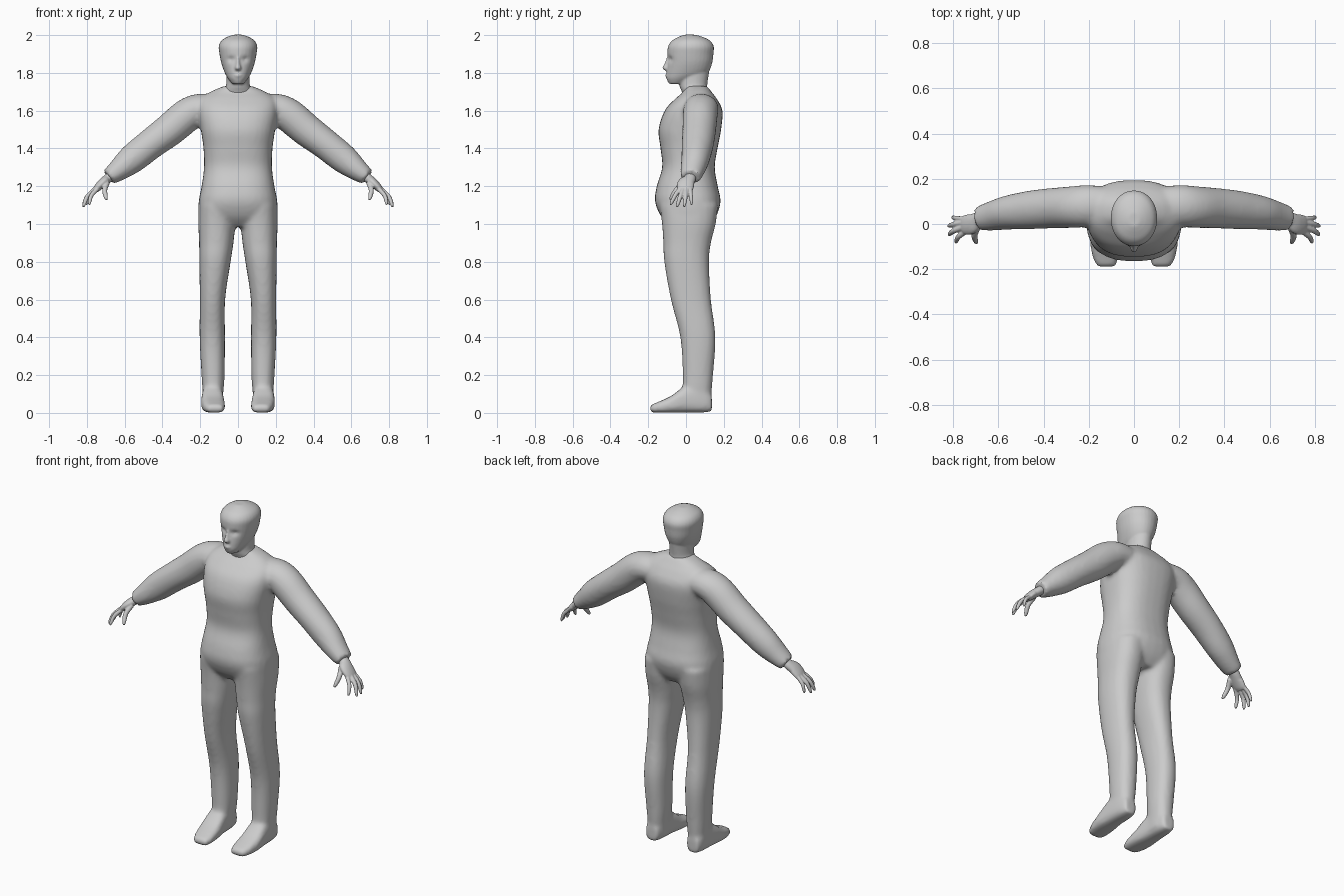
import bpy, bmesh, math
from mathutils import Vector


def smooth_rows(rows, steps=5):
    """Catmull-Rom interpolation of tuples."""
    out = []
    for i in range(len(rows) - 1):
        p = [rows[max(i - 1, 0)], rows[i], rows[i + 1], rows[min(i + 2, len(rows) - 1)]]
        for k in range(steps):
            t = k / steps
            out.append([0.5 * (2 * b + (c - a) * t + (2 * a - 5 * b + 4 * c - d) * t * t
                               + (3 * b - a - 3 * c + d) * t ** 3) for a, b, c, d in zip(*p)])
    return out + [list(rows[-1])]


def tube(bm, rows, ref, axis=None, power=2.0, sides=32):
    """Loft (x, y, z, half size along ref, half size across) sections."""
    rows = smooth_rows(rows)
    rings = []
    for i, r in enumerate(rows):
        c = Vector(r[:3])
        t = axis or Vector(rows[min(i + 1, len(rows) - 1)][:3]) - Vector(rows[max(i - 1, 0)][:3])
        t = Vector(t).normalized()
        u = Vector(ref)
        u = (u - t * u.dot(t)).normalized()
        v = t.cross(u)
        ring = []
        for k in range(sides):
            a = 2 * math.pi * k / sides
            ca, sa = math.cos(a), math.sin(a)
            ca = math.copysign(abs(ca) ** (2 / power), ca)
            sa = math.copysign(abs(sa) ** (2 / power), sa)
            ring.append(bm.verts.new(c + u * r[3] * ca + v * r[4] * sa))
        rings.append(ring)
    for r0, r1 in zip(rings, rings[1:]):
        for k in range(sides):
            j = (k + 1) % sides
            bm.faces.new((r0[k], r0[j], r1[j], r1[k]))
    bm.faces.new(rings[0])
    bm.faces.new(rings[-1])


def upright(bm, rows, power=2.0):
    """Loft horizontal sections given as (x, z, front y, back y, half width)."""
    tube(bm, [(x, (f + b) / 2, z, (b - f) / 2, w) for x, z, f, b, w in rows],
         (0, 1, 0), (0, 0, 1), power)


def finish(bm, name, voxel, repeat):
    """Fuse the overlapping lofts into one smooth skin."""
    bmesh.ops.recalc_face_normals(bm, faces=bm.faces)
    me = bpy.data.meshes.new(name)
    bm.to_mesh(me)
    bm.free()
    ob = bpy.data.objects.new(name, me)
    bpy.context.collection.objects.link(ob)
    m = ob.modifiers.new("fuse", 'REMESH')
    m.mode = 'VOXEL'
    m.voxel_size = voxel
    m.use_smooth_shade = True
    m = ob.modifiers.new("soften", 'SMOOTH')
    m.factor = 0.5
    m.iterations = repeat
    return ob


# Body suit: torso
body = bmesh.new()
upright(body, [(0, 0.985, -.08, .12, .16), (0, 1.04, -.132, .16, .206),
               (0, 1.12, -.164, .183, .208), (0, 1.2, -.155, .168, .193),
               (0, 1.3, -.126, .152, .18), (0, 1.4, -.135, .167, .183),
               (0, 1.5, -.145, .186, .197), (0, 1.6, -.113, .193, .212),
               (0, 1.66, -.06, .165, .2), (0, 1.7, -.015, .135, .145),
               (0, 1.73, .0, .112, .075)], 2.5)
for s in (-1, 1):
    # Legs
    upright(body, [(s * .108, 1.1, -.14, .17, .1), (s * .112, 1.0, -.127, .157, .098),
                   (s * .115, .9, -.12, .132, .091), (s * .122, .8, -.115, .122, .083),
                   (s * .135, .6, -.08, .132, .067), (s * .136, .4, -.03, .156, .067),
                   (s * .132, .2, -.017, .143, .061), (s * .132, .1, -.02, .135, .054),
                   (s * .13, .03, -.02, .13, .05)], 2.3)
    # Feet
    tube(body, [(s * .135, .137, .05, .036, .042), (s * .135, .09, .072, .05, .07),
                (s * .135, .0, .072, .057, .07), (s * .132, -.08, .045, .062, .044),
                (s * .126, -.15, .029, .056, .028), (s * .122, -.19, .021, .04, .02)],
         (1, 0, 0), (0, 1, 0), 3)
    # Sleeves
    tube(body, [(s * .1, .085, 1.61, .08, .07), (s * .2, .08, 1.61, .092, .08),
                (s * .27, .075, 1.575, .092, .089), (s * .36, .07, 1.5, .089, .087),
                (s * .46, .062, 1.425, .085, .081), (s * .56, .05, 1.345, .075, .077),
                (s * .63, .035, 1.288, .065, .06), (s * .685, .025, 1.248, .054, .044)],
         (0, 1, 0))
finish(body, "body_suit", .012, 5)

# Head: skull with eye sockets pressed in
head = bmesh.new()
upright(head, [(0, 1.742, -.09, -.01, .03), (0, 1.77, -.103, .06, .053),
               (0, 1.8, -.103, .115, .07), (0, 1.85, -.098, .138, .088),
               (0, 1.9, -.098, .145, .098), (0, 1.94, -.095, .147, .102),
               (0, 1.97, -.075, .128, .088), (0, 1.99, -.04, .09, .058),
               (0, 2.002, -.01, .05, .025)], 2.1)
for v in head.verts:
    if v.co.y < 0:
        d = ((abs(v.co.x) - .036) / .02) ** 2 + ((v.co.z - 1.872) / .015) ** 2
        v.co.y += .014 * math.exp(-d)
# Neck
upright(head, [(0, 1.62, .01, .12, .085), (0, 1.7, -.022, .115, .075),
               (0, 1.74, -.036, .113, .062), (0, 1.82, -.04, .125, .062)])
# Nose
upright(head, [(0, 1.885, -.1, -.06, .008), (0, 1.85, -.114, -.06, .012),
               (0, 1.825, -.126, -.06, .019), (0, 1.812, -.108, -.06, .015)])
# Lips
upright(head, [(0, 1.795, -.105, -.06, .018), (0, 1.787, -.11, -.06, .026),
               (0, 1.777, -.107, -.06, .02)])
finish(head, "head", .006, 3)

# Hands: finger = root, tip, thickness
fingers = [((.74, -.03, 1.19), (.787, -.083, 1.1), .0105),
           ((.75, -.012, 1.19), (.818, -.048, 1.09), .011),
           ((.75, .007, 1.19), (.82, -.01, 1.09), .0105),
           ((.745, .022, 1.19), (.803, .03, 1.1), .0095),
           ((.692, -.015, 1.22), (.695, -.085, 1.128), .0125)]
for s, side in ((-1, "right"), (1, "left")):
    hand = bmesh.new()
    # Wrist and palm
    tube(hand, [(s * .645, .025, 1.275, .03, .026), (s * .69, .02, 1.24, .032, .025),
                (s * .72, .0, 1.215, .045, .024), (s * .75, -.004, 1.185, .042, .018),
                (s * .76, -.006, 1.17, .032, .01)], (0, 1, 0), sides=20)
    for root, tip, r in fingers:
        a, b = Vector(root), Vector(tip)
        rows = []
        for t, k in ((0, 1.15), (.5, 1.1), (.85, .9), (1, .45)):
            p = a.lerp(b, t)
            bend = .012 * math.sin(math.pi * t)
            rows.append((s * (p.x + bend), p.y, p.z + bend * .6, r * k, r * k))
        tube(hand, rows, (0, 1, .3), sides=12)
    finish(hand, side + "_hand", .004, 2)
